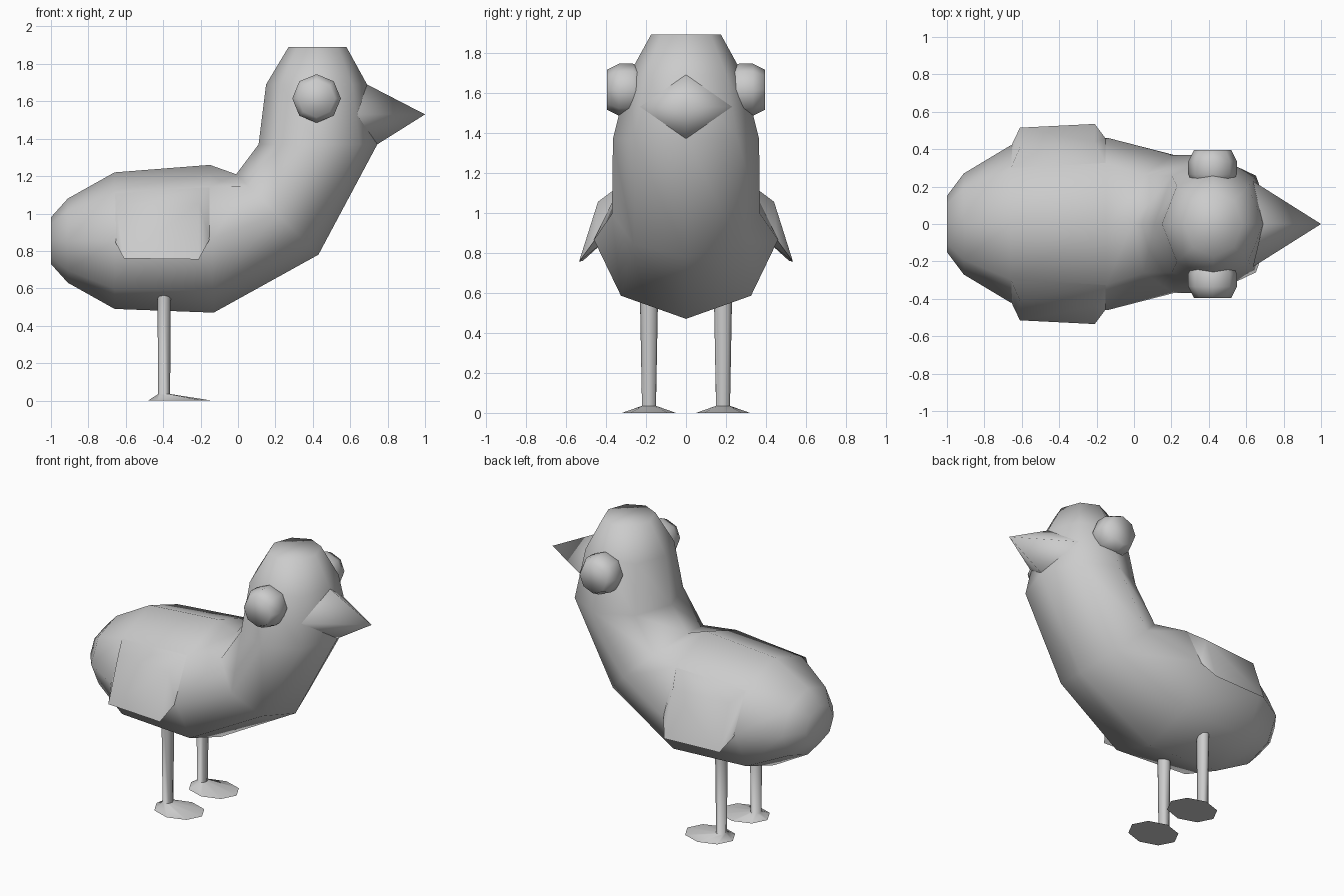
import bpy, bmesh
from math import sin, cos, tau, radians
from mathutils import Vector

if "Cube" in bpy.data.objects:
    bpy.data.objects.remove(bpy.data.objects["Cube"])


def finish(bm, name, mirror=False, angle=75):
    bmesh.ops.recalc_face_normals(bm, faces=bm.faces)
    me = bpy.data.meshes.new(name)
    bm.to_mesh(me)
    bm.free()
    me.shade_smooth()
    me.set_sharp_from_angle(angle=radians(angle))
    ob = bpy.data.objects.new(name, me)
    bpy.context.collection.objects.link(ob)
    if mirror:
        m = ob.modifiers.new("Mirror", 'MIRROR')
        m.use_axis = (False, True, False)
    return ob


def ring(c, u, v, n=8):
    """Elliptical ring of n points around c spanned by u and v."""
    c, u, v = Vector(c), Vector(u), Vector(v)
    return [c + u * cos(tau * i / n) + v * sin(tau * i / n) for i in range(n)]


def loft(name, rings, **kw):
    bm = bmesh.new()
    rows = [[bm.verts.new(p) for p in r] for r in rings]
    n = len(rows[0])
    for a, b in zip(rows, rows[1:]):
        for i in range(n):
            j = (i + 1) % n
            bm.faces.new((a[i], a[j], b[j], b[i]))
    bm.faces.new(rows[0])
    bm.faces.new(rows[-1])
    return finish(bm, name, **kw)


# Body, neck and head: upper point (x, z), lower point (x, z), half width
sections = [
    (-1.00, 0.98, -1.00, 0.73, 0.15),
    (-0.91, 1.08, -0.91, 0.63, 0.27),
    (-0.66, 1.22, -0.66, 0.49, 0.42),
    (-0.15, 1.26, -0.13, 0.47, 0.46),
    (-0.01, 1.21, 0.43, 0.78, 0.37),
    (0.11, 1.37, 0.745, 1.37, 0.365),
    (0.15, 1.69, 0.69, 1.69, 0.285),
    (0.27, 1.89, 0.58, 1.89, 0.175),
]
rings = []
for x1, z1, x2, z2, w in sections:
    c = Vector(((x1 + x2) / 2, 0, (z1 + z2) / 2))
    rings.append(ring(c, Vector((x1, 0, z1)) - c, (0, w, 0)))
loft("body", rings)

# Beak: four-sided pyramid
bm = bmesh.new()
base = [bm.verts.new(p) for p in
        ((0.69, 0, 1.69), (0.635, 0.23, 1.53), (0.745, 0, 1.37), (0.635, -0.23, 1.53))]
tip = bm.verts.new((1.0, 0, 1.53))
for i in range(4):
    bm.faces.new((base[i], base[(i + 1) % 4], tip))
bm.faces.new(base)
finish(bm, "beak", angle=95)

# Eyes: low-poly beads
loft("eyes", [ring((0.42, y, 1.615), (r, 0, 0), (0, 0, r))
              for y, r in ((0.205, 0.10), (0.265, 0.13), (0.335, 0.13), (0.395, 0.10))],
     mirror=True)

# Wings: side panels pulled outward from the body
inner = [(-0.66, 0.41, 0.855), (-0.15, 0.455, 0.865), (-0.15, 0.32, 1.145), (-0.66, 0.295, 1.11)]
outer = [(-0.61, 0.515, 0.76), (-0.21, 0.535, 0.755), (-0.21, 0.44, 1.055), (-0.61, 0.41, 1.05)]
loft("wings", [inner, outer], mirror=True)

# Legs with flat feet
loft("legs", [ring((x, 0.185, z), (rx, 0, 0), (0, ry, 0))
              for x, z, rx, ry in ((-0.31, 0, 0.17, 0.135), (-0.395, 0.035, 0.032, 0.035),
                                   (-0.395, 0.62, 0.036, 0.046))],
     mirror=True)
